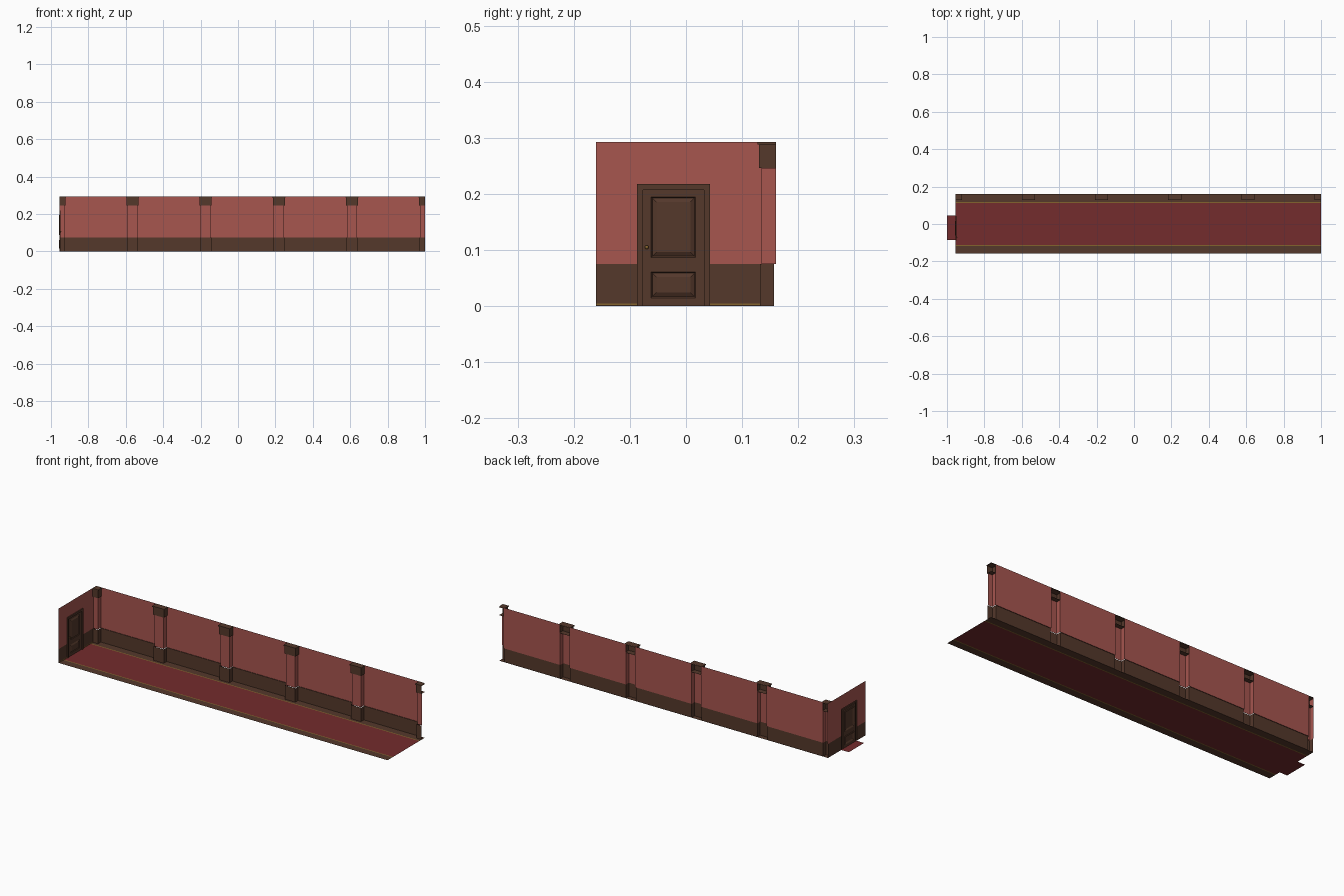
import bpy, bmesh, math

if "Cube" in bpy.data.objects:
    bpy.data.objects.remove(bpy.data.objects["Cube"])

def material(name, rgb):
    m = bpy.data.materials.new(name)
    m.diffuse_color = (*rgb, 1)
    m.use_nodes = True
    m.node_tree.nodes["Principled BSDF"].inputs["Base Color"].default_value = m.diffuse_color
    return m

RED = material("red_wall", (0.385, 0.092, 0.078))
WOOD = material("dark_wood", (0.089, 0.040, 0.024))
CARPET = material("dark_red_carpet", (0.174, 0.025, 0.026))
GOLD = material("gold_trim", (0.23, 0.125, 0.027))

X0, X1, Y, TOP, RAIL = -0.955, 1.0, 0.16, 0.293, 0.075
WAINSCOT_Y = 0.157
BAYS = 5
STEP = (X1 - X0) / BAYS


def finish(name, bm, mat):
    me = bpy.data.meshes.new(name)
    bm.to_mesh(me)
    bm.free()
    me.materials.append(mat)
    ob = bpy.data.objects.new(name, me)
    bpy.context.collection.objects.link(ob)
    return ob


def quads(name, faces, mat):
    """Thin surface made from a few four-point faces."""
    bm = bmesh.new()
    for f in faces:
        bm.faces.new([bm.verts.new(p) for p in f])
    bmesh.ops.remove_doubles(bm, verts=bm.verts, dist=1e-5)
    return finish(name, bm, mat)


def flat(x0, x1, y0, y1, z=0.0):       # faces up
    return [(x0, y0, z), (x1, y0, z), (x1, y1, z), (x0, y1, z)]


def facing_front(x0, x1, z0, z1, y):   # faces -y
    return [(x0, y, z0), (x1, y, z0), (x1, y, z1), (x0, y, z1)]


def facing_right(y0, y1, z0, z1, x):   # faces +x
    return [(x, y0, z0), (x, y1, z0), (x, y1, z1), (x, y0, z1)]


def facing_left(y0, y1, z0, z1, x):
    return facing_right(y0, y1, z0, z1, x)[::-1]


# Floor: carpet, gold stripes, wooden borders, strip behind the door
quads("carpet", [flat(X0, X1, -0.111, 0.111)], CARPET)
quads("carpet_behind_door", [flat(-1.0, X0, -0.085, 0.045)], CARPET)
for s, side in ((-1, "front"), (1, "back")):
    a, b = sorted((s * 0.111, s * 0.117))
    quads(side + "_gold_stripe", [flat(X0, X1, a, b)], GOLD)
    a, b = sorted((s * 0.117, s * 0.158))
    quads(side + "_floor_border", [flat(X0, X1, a, b)], WOOD)


def pilaster_part(name, cx, half, front, back, z0, z1, mat, caps=False):
    """Open-backed box, cut off at the two ends of the corridor."""
    a, b = max(cx - half, X0), min(cx + half, X1)
    faces = [facing_front(a, b, z0, z1, front)]
    if a > X0:
        faces.append(facing_left(front, back, z0, z1, a))
    if b < X1:
        faces.append(facing_right(front, back, z0, z1, b))
    if caps:
        faces += [flat(a, b, front, back, z1), flat(a, b, front, back, z0)[::-1]]
    quads(name, faces, mat)


# Pilasters
for i in range(BAYS + 1):
    cx = X0 + i * STEP
    pilaster_part(f"pilaster_base_{i}", cx, 0.030, 0.132, WAINSCOT_Y, 0, RAIL, WOOD)
    pilaster_part(f"pilaster_shaft_{i}", cx, 0.027, 0.135, Y, RAIL, 0.246, RED)
    pilaster_part(f"capital_{i}", cx, 0.032, 0.130, Y, 0.246, 0.288, WOOD, True)
    pilaster_part(f"capital_lip_{i}", cx, 0.035, 0.127, Y, 0.288, TOP, WOOD, True)

# Back wall panels between the pilasters
for i in range(BAYS):
    a, b = X0 + i * STEP, X0 + (i + 1) * STEP
    quads(f"back_wall_{i}", [facing_front(a + 0.027, b - 0.027, RAIL, TOP, Y)], RED)
    quads(f"wainscot_{i}", [
        facing_front(a + 0.030, b - 0.030, 0, RAIL, WAINSCOT_Y),
        flat(a + 0.030, b - 0.030, WAINSCOT_Y, Y, RAIL)], WOOD)

# End wall around the doorway
FY0, FY1, FZ = -0.087, 0.043, 0.218     # frame outside
DY0, DY1, DZ = -0.077, 0.032, 0.207     # door leaf
quads("end_wall", [
    facing_right(-Y, FY0, RAIL, TOP, X0),
    facing_right(FY1, Y, RAIL, TOP, X0),
    facing_right(FY0, FY1, FZ, TOP, X0)], RED)
quads("end_wainscot", [
    facing_right(-Y, FY0, 0, RAIL, X0),
    facing_right(FY1, WAINSCOT_Y, 0, RAIL, X0)], WOOD)
quads("end_gold_trim", [
    facing_right(-Y, FY0, 0.002, 0.005, X0 + 0.001),
    facing_right(FY1, 0.132, 0.002, 0.005, X0 + 0.001)], GOLD)

# Door frame: an arch profile swept through four steps (outer, front, inner)
bm = bmesh.new()
rings = []
for y0, y1, zt, x in ((FY0, FY1, FZ, X0), (FY0, FY1, FZ, X0 + 0.005),
                      (DY0, DY1, DZ, X0 + 0.005), (DY0, DY1, DZ, X0)):
    rings.append([bm.verts.new((x, py, pz)) for py, pz in
                  ((y0, 0), (y0, zt), (y1, zt), (y1, 0))])
for r, q in zip(rings, rings[1:]):
    for k in range(3):
        bm.faces.new((r[k], r[k + 1], q[k + 1], q[k]))
finish("door_frame", bm, WOOD)

# Door leaf with two raised panels
bm = bmesh.new()
ys = (DY0, -0.062, 0.017, DY1)
zs = (0, 0.015, 0.061, 0.087, 0.195, DZ)
grid = [[bm.verts.new((X0 + 0.001, y, z)) for y in ys] for z in zs]
panels = []
for r in range(5):
    for c in range(3):
        f = bm.faces.new((grid[r][c], grid[r][c + 1], grid[r + 1][c + 1], grid[r + 1][c]))
        if c == 1 and r in (1, 3):
            panels.append(f)
bm.normal_update()
bmesh.ops.inset_individual(bm, faces=panels, thickness=0.003, depth=-0.003)
bmesh.ops.inset_individual(bm, faces=panels, thickness=0.010, depth=0.004)
finish("door", bm, WOOD)

# Door knob
bpy.ops.mesh.primitive_uv_sphere_add(segments=12, ring_count=8, radius=0.0035,
                                     location=(X0 + 0.007, -0.070, 0.105))
knob = bpy.context.object
knob.name = "door_knob"
knob.data.materials.append(GOLD)
bpy.ops.object.shade_smooth()
bpy.ops.mesh.primitive_cylinder_add(vertices=8, radius=0.0015, depth=0.006,
                                    location=(X0 + 0.004, -0.070, 0.105),
                                    rotation=(0, math.pi / 2, 0))
stem = bpy.context.object
stem.name = "door_knob_stem"
stem.data.materials.append(GOLD)
